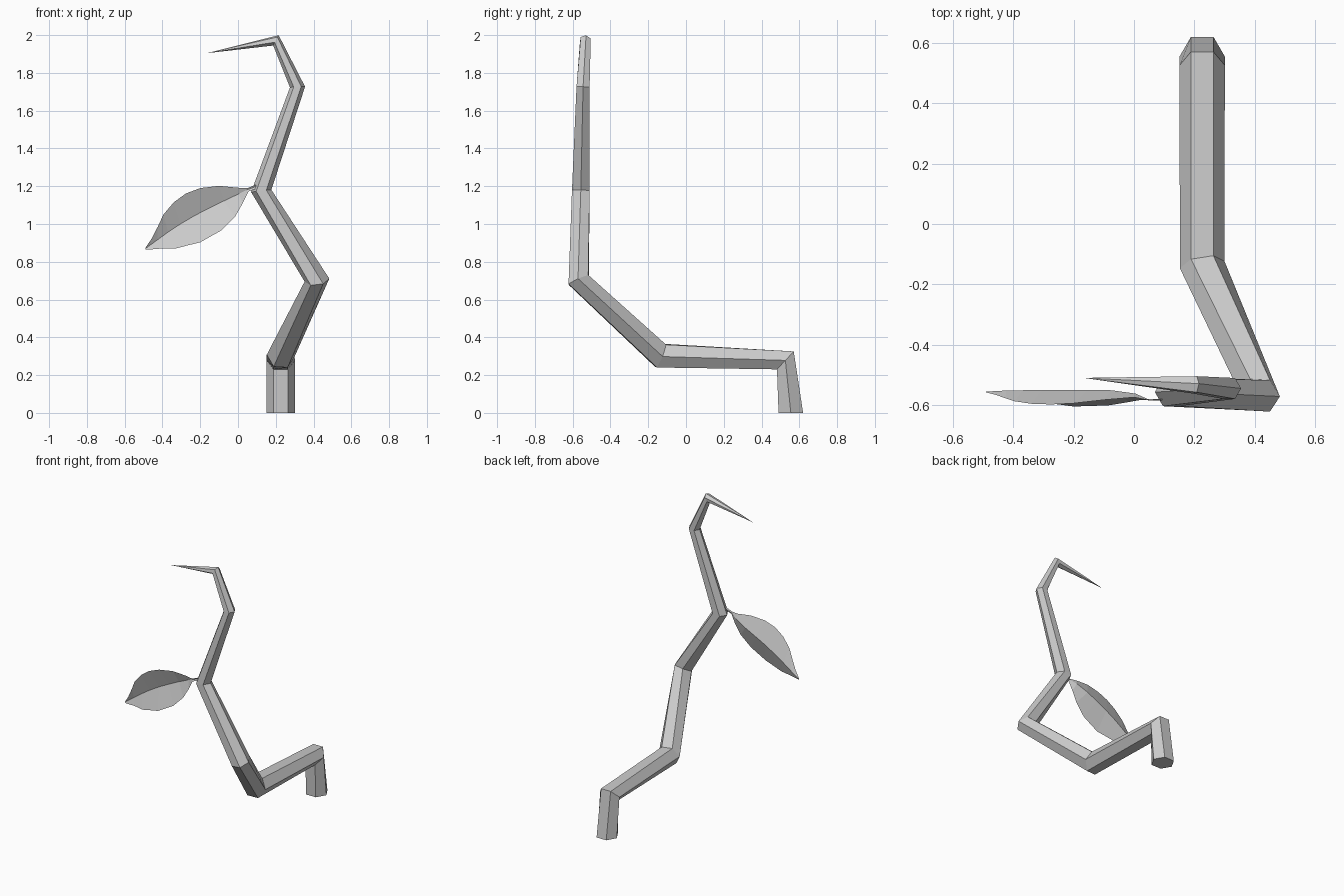
import bpy, bmesh
from math import cos, sin, pi
from mathutils import Vector

if "Cube" in bpy.data.objects:
    bpy.data.objects.remove(bpy.data.objects["Cube"])


def make_object(name, bm):
    bmesh.ops.recalc_face_normals(bm, faces=bm.faces)
    mesh = bpy.data.meshes.new(name)
    bm.to_mesh(mesh)
    bm.free()
    obj = bpy.data.objects.new(name, mesh)
    bpy.context.collection.objects.link(obj)
    return obj


def tapered_tube(name, path, radii, sides=6):
    """Sweep a polygon along a path that ends in a point."""
    pts = [Vector(p) for p in path]
    dirs = [(b - a).normalized() for a, b in zip(pts, pts[1:])]
    bm = bmesh.new()
    rings = []
    for i, r in enumerate(radii):
        t = Vector((0, 0, 1)) if i == 0 else (dirs[i - 1] + dirs[i]).normalized()
        u = Vector((1, 0, 0))
        u = (u - t * u.dot(t)).normalized()
        v = t.cross(u)
        rings.append([bm.verts.new(pts[i] + r * (u * cos(2 * pi * k / sides) + v * sin(2 * pi * k / sides)))
                      for k in range(sides)])
    bm.faces.new(rings[0])
    for a, b in zip(rings, rings[1:]):
        for k in range(sides):
            n = (k + 1) % sides
            bm.faces.new((a[k], a[n], b[n], b[k]))
    tip = bm.verts.new(pts[-1])
    for k in range(sides):
        bm.faces.new((rings[-1][k], rings[-1][(k + 1) % sides], tip))
    return make_object(name, bm)


# Crooked six-sided stem, tapering to a thorn-like tip
tapered_tube("stem",
             [(0.226, 0.555, 0), (0.226, 0.526, 0.278), (0.226, -0.135, 0.303),
              (0.418, -0.568, 0.703), (0.123, -0.557, 1.175), (0.315, -0.545, 1.725),
              (0.201, -0.533, 1.972), (-0.168, -0.510, 1.904)],
             [0.075, 0.075, 0.075, 0.066, 0.054, 0.040, 0.031])

# Folded leaf: stations of (upper edge, midrib, lower edge) in x, z, then midrib y
stations = [
    ((0.095, 1.208), (0.095, 1.198), (0.092, 1.185), -0.580),
    ((0.050, 1.190), (0.045, 1.180), (0.055, 1.172), -0.580),
    ((0.000, 1.192), (0.005, 1.160), (0.025, 1.110), -0.562),
    ((-0.100, 1.202), (-0.075, 1.122), (-0.015, 1.040), -0.551),
    ((-0.200, 1.190), (-0.155, 1.083), (-0.085, 0.968), -0.550),
    ((-0.275, 1.162), (-0.230, 1.044), (-0.200, 0.903), -0.550),
    ((-0.340, 1.115), (-0.305, 1.000), (-0.270, 0.886), -0.550),
    ((-0.395, 1.050), (-0.370, 0.957), (-0.335, 0.869), -0.551),
    ((-0.425, 0.985), (-0.425, 0.917), (-0.405, 0.870), -0.552),
    ((-0.460, 0.918), (-0.465, 0.888), (-0.455, 0.866), -0.554),
    ((-0.490, 0.874), (-0.491, 0.869), (-0.488, 0.864), -0.556),
]
bm = bmesh.new()
rows = []
for up, mid, low, y in stations:
    row = []
    for x, z in (up, mid, low):
        width = (Vector((x, z)) - Vector(mid)).length
        row.append(bm.verts.new((x, y - 0.38 * width, z)))
    rows.append(row)
for a, b in zip(rows, rows[1:]):
    for k in range(2):
        bm.faces.new((a[k], a[k + 1], b[k + 1], b[k]))
make_object("leaf", bm)
